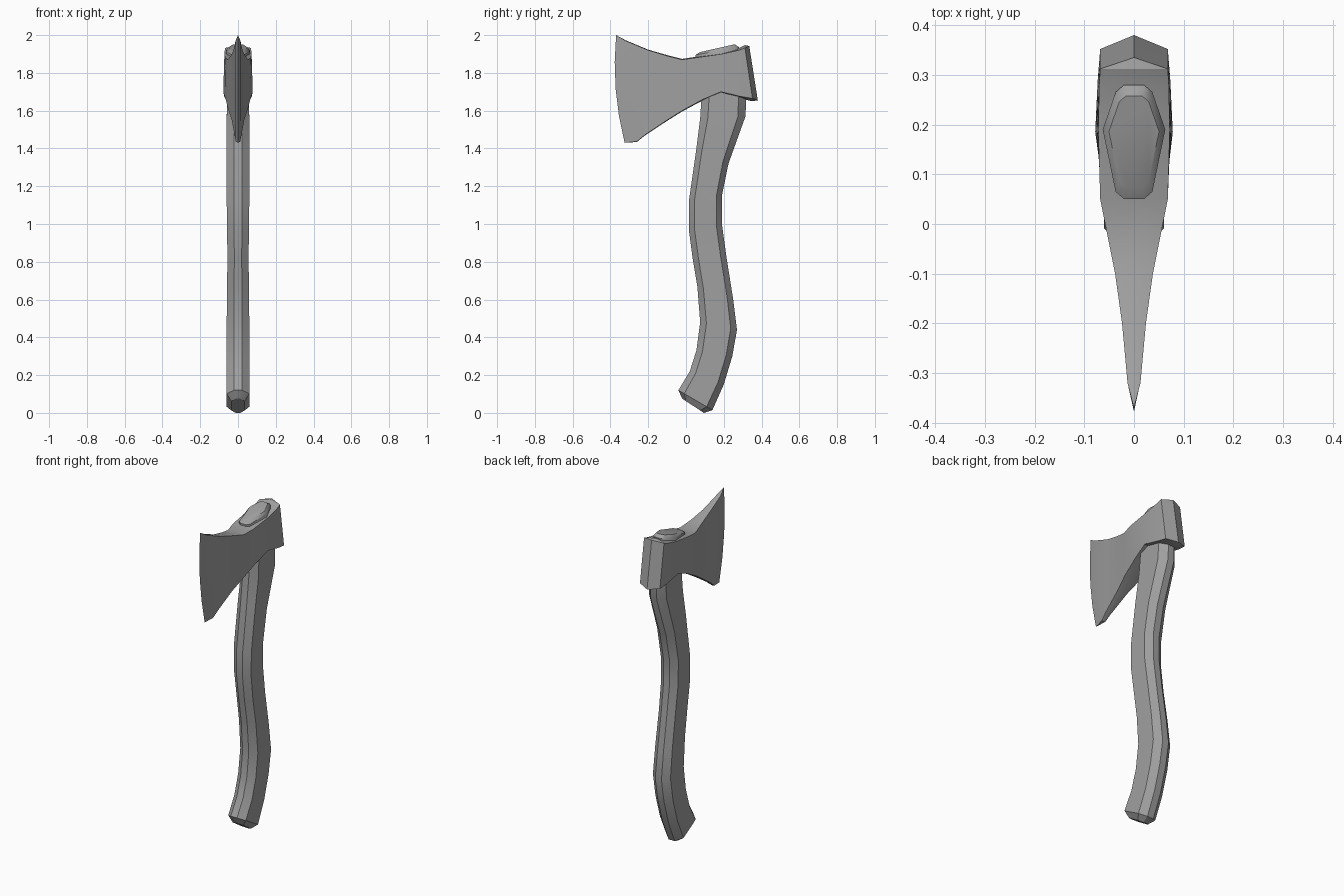
import bpy, bmesh, math

cube = bpy.data.objects.get("Cube")
if cube:
    bpy.data.objects.remove(cube, do_unlink=True)

grey = bpy.data.materials.new("plain_grey")
grey.use_nodes = True
colour = (0.35, 0.35, 0.35, 1)
grey.diffuse_color = colour
grey.node_tree.nodes["Principled BSDF"].inputs["Base Color"].default_value = colour


def loft(name, rings, angle):
    """Skin a list of equal-length rings, cap both ends and shade."""
    bm = bmesh.new()
    loops = [[bm.verts.new(p) for p in ring] for ring in rings]
    n = len(loops[0])
    for a, b in zip(loops, loops[1:]):
        for i in range(n):
            j = (i + 1) % n
            bm.faces.new((a[i], a[j], b[j], b[i]))
    bm.faces.new(loops[0])
    bm.faces.new(loops[-1])
    bmesh.ops.remove_doubles(bm, verts=bm.verts, dist=0.0005)
    bmesh.ops.recalc_face_normals(bm, faces=bm.faces)
    mesh = bpy.data.meshes.new(name)
    bm.to_mesh(mesh)
    bm.free()
    mesh.materials.append(grey)
    obj = bpy.data.objects.new(name, mesh)
    bpy.context.collection.objects.link(obj)
    bpy.ops.object.select_all(action="DESELECT")
    obj.select_set(True)
    bpy.context.view_layer.objects.active = obj
    bpy.ops.object.shade_smooth_by_angle(angle=math.radians(angle))
    return obj


# Handle: chamfered oblong sections between a front and a back point (y, z)
def handle_ring(front, back, half):
    section = [(0.35, 0), (1, 0.17), (1, 0.83), (0.35, 1)]
    section += [(-x, t) for x, t in reversed(section)]
    return [(x * half,
             front[0] + (back[0] - front[0]) * t,
             front[1] + (back[1] - front[1]) * t) for x, t in section]


handle = [
    ((-0.02, 0.075), (0.095, 0.0), 0.035),
    ((-0.04, 0.12), (0.14, 0.015), 0.06),
    ((0.02, 0.22), (0.2, 0.15), 0.06),
    ((0.055, 0.33), (0.245, 0.3), 0.06),
    ((0.075, 0.48), (0.27, 0.44), 0.06),
    ((0.06, 0.67), (0.25, 0.6), 0.058),
    ((0.035, 0.82), (0.215, 0.82), 0.056),
    ((0.015, 0.97), (0.19, 1.0), 0.058),
    ((0.015, 1.12), (0.19, 1.15), 0.06),
    ((0.055, 1.4), (0.225, 1.32), 0.06),
    ((0.075, 1.56), (0.315, 1.57), 0.06),
    ((0.085, 1.72), (0.32, 1.7), 0.055),
]
loft("handle", [handle_ring(*s) for s in handle], 30)

# Handle end showing above the eye of the head: a tapered, bevelled plug
outline = [(0.02, 0.05), (0.037, 0.065), (0.063, 0.19), (0.037, 0.265), (0.02, 0.28)]
outline += [(-x, y) for x, y in reversed(outline)]


def plug_ring(scale, lift):
    return [(x * scale, 0.17 + (y - 0.17) * scale, 1.9 + lift + 0.18 * (y - 0.05))
            for x, y in outline]


loft("handle_top", [plug_ring(1, -0.08), plug_ring(1, -0.005), plug_ring(0.8, 0.01)], 40)


# Axe head: sections from cutting edge to poll
# top (y, z), bottom (y, z), half width top and bottom, forward bow, crest height
def head_ring(top, bottom, half_top, half_bottom, bow, crest):
    side = []
    for i in range(5):
        t = i / 4
        side.append((half_top + (half_bottom - half_top) * t,
                     top[0] + (bottom[0] - top[0]) * t - bow * 4 * t * (1 - t),
                     top[1] + (bottom[1] - top[1]) * t))
    left = [(-x, y, z) for x, y, z in reversed(side)]
    ridge_top = (0, top[0], top[1] + crest)
    ridge_bottom = (0, bottom[0], bottom[1] - crest)
    return [ridge_top] + side + [ridge_bottom] + left


head = [
    ((-0.37, 2.0), (-0.325, 1.43), 0, 0, 0.025, 0),
    ((-0.32, 1.97), (-0.26, 1.437), 0.013, 0.012, 0.018, 0.003),
    ((-0.2, 1.92), (-0.22, 1.47), 0.024, 0.018, 0, 0.003),
    ((-0.1, 1.89), (-0.1, 1.55), 0.038, 0.033, 0, 0.004),
    ((-0.02, 1.87), (-0.02, 1.6), 0.054, 0.05, 0, 0.004),
    ((0.05, 1.88), (0.09, 1.66), 0.068, 0.065, 0, 0.005),
    ((0.19, 1.9), (0.185, 1.7), 0.072, 0.078, 0, 0.007),
    ((0.28, 1.92), (0.29, 1.675), 0.07, 0.073, 0, 0.012),
    ((0.312, 1.932), (0.352, 1.665), 0.068, 0.068, 0, 0.015),
    ((0.335, 1.942), (0.38, 1.655), 0, 0, 0, 0),
]
loft("axe_head", [head_ring(*s) for s in head], 30)
